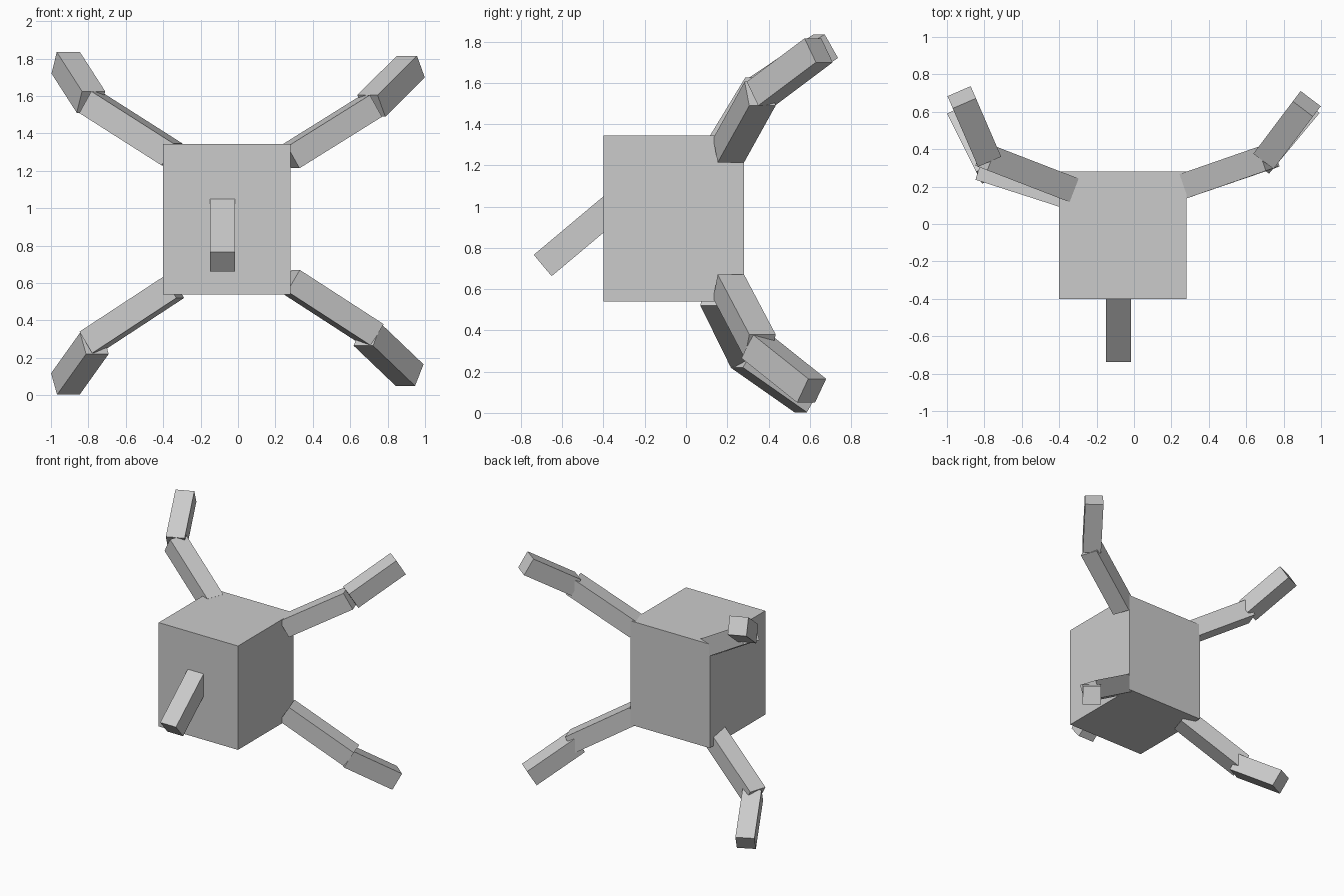
import bpy
from mathutils import Matrix, Vector

cube = bpy.data.objects.get("Cube")
if cube:
    bpy.data.objects.remove(cube, do_unlink=True)

THICK = 0.135

grey = bpy.data.materials.new("plain_grey")
grey.use_nodes = True
grey.diffuse_color = (0.6, 0.6, 0.6, 1)
grey.node_tree.nodes["Principled BSDF"].inputs["Base Color"].default_value = (0.6, 0.6, 0.6, 1)


def box(name, matrix):
    """Unit cube carried to its place by a matrix applied to the mesh."""
    bpy.ops.mesh.primitive_cube_add(size=1)
    obj = bpy.context.object
    obj.name = obj.data.name = name
    obj.data.transform(matrix)
    obj.data.materials.append(grey)
    return obj


def bar(name, start, end, side=1):
    """Square bar with level sides; the line start-end runs along the middle
    of its upper face (side=1) or lower face (side=-1)."""
    start, end = Vector(start), Vector(end)
    axis = (end - start).normalized()
    across = axis.cross(Vector((0, 0, 1))).normalized()
    up = across.cross(axis)
    centre = (start + end) / 2 - up * side * THICK / 2
    turn = Matrix((across, axis, up)).transposed().to_4x4()
    size = Matrix.Diagonal((THICK, (end - start).length, THICK, 1))
    return box(name, Matrix.Translation(centre) @ turn @ size)


# Body block
box("body", Matrix.Translation((-0.06, -0.06, 0.942)) @ Matrix.Diagonal((0.68, 0.68, 0.805, 1)))

# Bar sloping down from the front
bar("front_bar", (-0.083, -0.34, 1.10), (-0.083, -0.738, 0.766))

# Arms and legs: side, inner start and end, outer start and end
limbs = {
    "right_arm": (1, (-0.32, 0.18, 1.345), (-0.76, 0.35, 1.625),
                  (-0.772, 0.333, 1.625), (-0.907, 0.645, 1.835)),
    "left_arm": (1, (0.242, 0.195, 1.33), (0.683, 0.348, 1.605),
                 (0.692, 0.335, 1.605), (0.903, 0.615, 1.815)),
    "right_leg": (-1, (-0.309, 0.134, 0.52), (-0.759, 0.279, 0.225),
                  (-0.752, 0.246, 0.22), (-0.907, 0.556, 0.003)),
    "left_leg": (-1, (0.242, 0.195, 0.555), (0.69, 0.348, 0.265),
                 (0.67, 0.312, 0.265), (0.895, 0.582, 0.05)),
}
for name, (side, a, b, c, d) in limbs.items():
    bar("upper_" + name, a, b, side)
    bar("lower_" + name, c, d, side)
